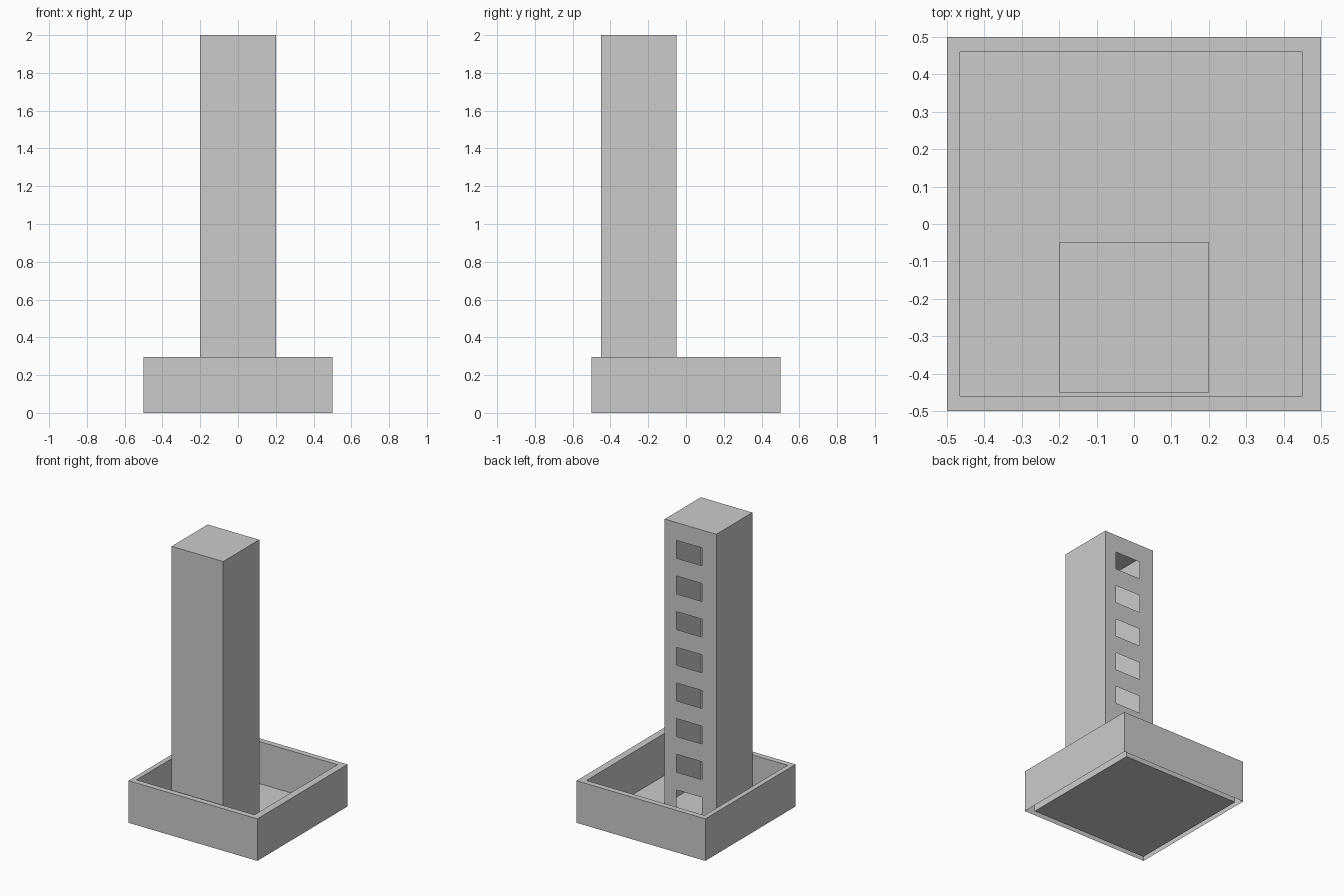
import bpy, bmesh

if "Cube" in bpy.data.objects:
    bpy.data.objects.remove(bpy.data.objects["Cube"])


def finish(bm, name):
    bmesh.ops.remove_doubles(bm, verts=bm.verts, dist=1e-5)
    mesh = bpy.data.meshes.new(name)
    bm.to_mesh(mesh)
    bm.free()
    obj = bpy.data.objects.new(name, mesh)
    bpy.context.collection.objects.link(obj)
    return obj


def ring(bm, x0, x1, y0, y1, z):
    return [bm.verts.new(p) for p in
            ((x0, y0, z), (x1, y0, z), (x1, y1, z), (x0, y1, z))]


def bridge(bm, a, b):
    for i in range(4):
        j = (i + 1) % 4
        bm.faces.new((a[i], a[j], b[j], b[i]))


# Tray: outer walls, flat rim, inner walls and floor, open under the rim
TRAY_H = 0.295
OUTER = (-0.5, 0.5, -0.5, 0.5)
INNER = (-0.465, 0.45, -0.46, 0.46)
bm = bmesh.new()
rings = [ring(bm, *OUTER, 0), ring(bm, *OUTER, TRAY_H),
         ring(bm, *INNER, TRAY_H), ring(bm, *INNER, 0)]
for lower, upper in zip(rings, rings[1:]):
    bridge(bm, lower, upper)
bm.faces.new(rings[-1])
finish(bm, "tray")

# Tower: thin hollow shell in 16 rows, every other row open at the back
ROWS, STEP = 16, 0.125
X = (-0.2, -0.09, 0.11, 0.2)
Y0, Y1 = -0.45, -0.05
OUTLINE = [(x, Y0) for x in X] + [(x, Y1) for x in reversed(X)]
BACK_MIDDLE = 5
bm = bmesh.new()
levels = [[bm.verts.new((x, y, r * STEP)) for x, y in OUTLINE]
          for r in range(ROWS + 1)]
for r in range(ROWS):
    a, b = levels[r], levels[r + 1]
    for i in range(8):
        if i == BACK_MIDDLE and r % 2 == 0:
            continue  # window opening
        j = (i + 1) % 8
        bm.faces.new((a[i], a[j], b[j], b[i]))
bm.faces.new(levels[-1])
finish(bm, "tower")
